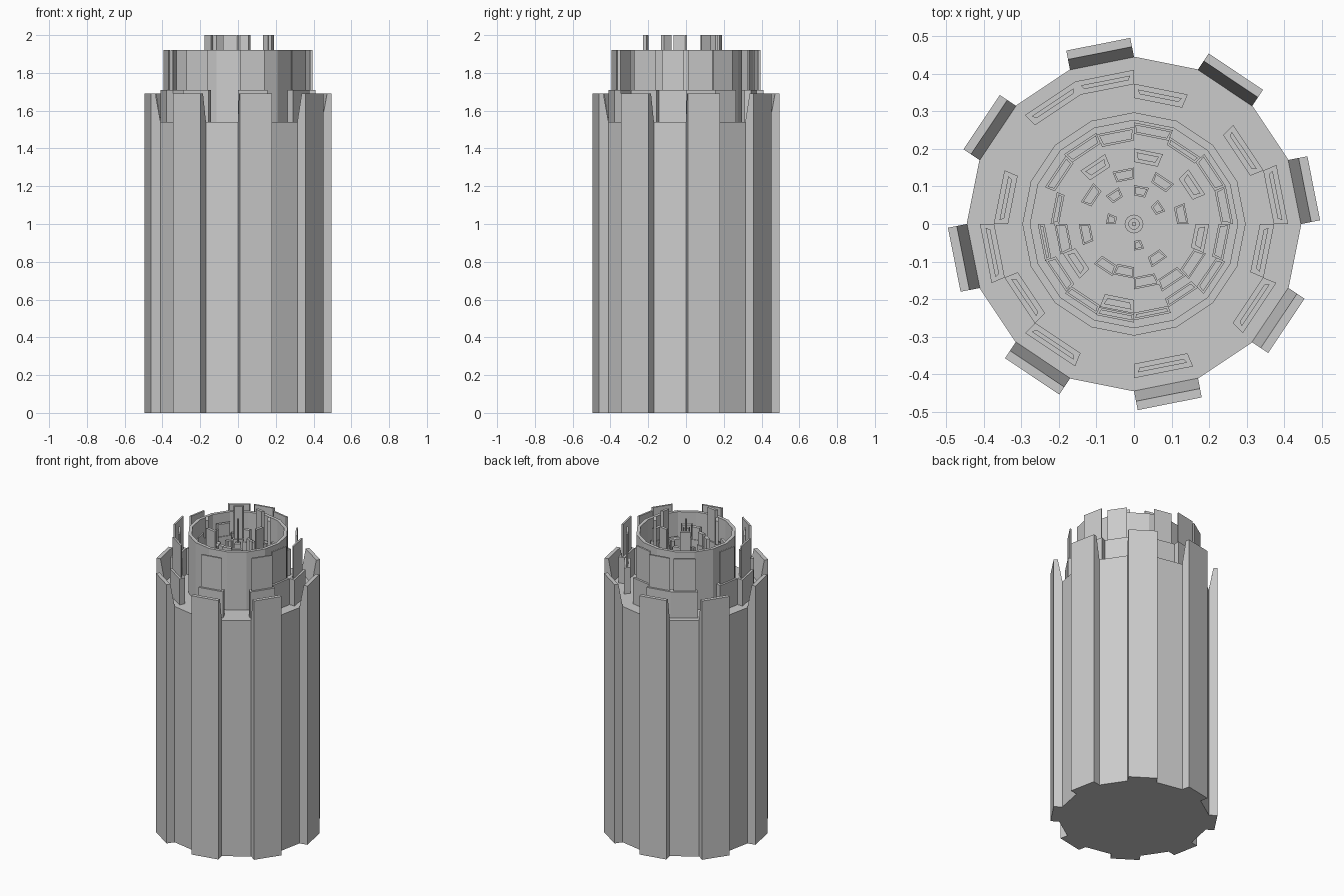
import bpy, bmesh, math, random
from mathutils import Vector

if "Cube" in bpy.data.objects:
    bpy.data.objects.remove(bpy.data.objects["Cube"])

random.seed(4)
N = 16
STEP = 2 * math.pi / N
DECK = 1.54


def finish(name, bm):
    bmesh.ops.recalc_face_normals(bm, faces=bm.faces)
    me = bpy.data.meshes.new(name)
    bm.to_mesh(me)
    bm.free()
    ob = bpy.data.objects.new(name, me)
    bpy.context.collection.objects.link(ob)
    return ob


def loft(bm, loops, closed=False):
    """Skin a list of point loops; cap the ends or close into a ring."""
    rows = [[bm.verts.new(p) for p in lp] for lp in loops]
    pairs = list(zip(rows, rows[1:])) + ([(rows[-1], rows[0])] if closed else [])
    for a, b in pairs:
        for i in range(len(a)):
            j = (i + 1) % len(a)
            bm.faces.new((a[i], a[j], b[j], b[i]))
    if not closed:
        bm.faces.new(rows[0])
        bm.faces.new(rows[-1])


def polar(r, a, z):
    return Vector((r * math.cos(a), r * math.sin(a), z))


def ring(r, z, n=N):
    return [polar(r, 2 * math.pi * i / n, z) for i in range(n)]


def sector(k, r0, r1, z, inset=0.0):
    """Four corners of one ring cell, optionally inset in plane."""
    a = k * STEP
    mid = a + STEP / 2
    rad = Vector((math.cos(mid), math.sin(mid), 0))
    tan = Vector((-rad.y, rad.x, 0))
    pts = [polar(r0, a, z), polar(r1, a, z), polar(r1, a + STEP, z), polar(r0, a + STEP, z)]
    moves = [(1, 1), (-1, 1), (-1, -1), (1, -1)]
    return [p + rad * u * inset + tan * v * inset for p, (u, v) in zip(pts, moves)]


def stepped_cell(bm, k, r0, r1, z_base, z_top, inset):
    loft(bm, [sector(k, r0, r1, DECK - 0.01), sector(k, r0, r1, z_base),
              sector(k, r0, r1, z_base, inset), sector(k, r0, r1, z_top, inset)])


# Main sixteen-sided tower
bm = bmesh.new()
loft(bm, [ring(0.445, 0), ring(0.445, DECK)])
finish("tower_body", bm)

# Full-height buttresses with tops bevelled towards the deck
bm = bmesh.new()
half = 0.445 * math.sin(STEP / 2)
apo = 0.445 * math.cos(STEP / 2)
for k in range(0, N, 2):
    mid = (k + 0.5) * STEP
    rad = Vector((math.cos(mid), math.sin(mid), 0))
    tan = Vector((-rad.y, rad.x, 0))
    prof = [(apo - 0.001, 0), (apo + 0.051, 0), (apo + 0.051, 1.69),
            (apo + 0.027, 1.69), (apo - 0.001, DECK)]
    loft(bm, [[rad * r + tan * s * half + Vector((0, 0, z)) for r, z in prof] for s in (-1, 1)])
finish("buttresses", bm)

# Stepped screens standing on the deck, in an outer and an inner row
bm = bmesh.new()
for k in (0, 4, 5, 8, 10, 12, 14):
    stepped_cell(bm, k, 0.372, 0.41, 1.71, 1.92, 0.013)
for k in (1, 3, 7, 9, 15):
    stepped_cell(bm, k, 0.335, 0.373, 1.71, 1.92, 0.013)
finish("deck_screens", bm)

# Open crown wall
bm = bmesh.new()
loft(bm, [ring(0.297, DECK - 0.01), ring(0.297, 1.92), ring(0.276, 1.92),
          ring(0.276, DECK - 0.01)], closed=True)
finish("crown_wall", bm)

# Ledges lining the inside of the crown wall
bm = bmesh.new()
ledges = [(0, .232, .264), (1, .232, .264), (2, .228, .25), (3, .24, .27), (4, .222, .258),
          (5, .232, .262), (6, .228, .256), (7, .2, .222), (8, .238, .256), (9, .225, .255),
          (10, .235, .26), (11, .24, .262), (12, .236, .256), (13, .215, .24),
          (14, .236, .262), (15, .225, .256)]
for k, r0, r1 in ledges:
    z = random.uniform(1.66, 1.8)
    stepped_cell(bm, k, r0, r1, z, z + 0.08, 0.005)
finish("inner_ledges", bm)

# Tallest spires
bm = bmesh.new()
for k, r in ((1, .187), (3, .183), (5, .183), (9, .187), (11, .22), (15, .182)):
    stepped_cell(bm, k, r - 0.018, r + 0.018, 1.79, 2.0, 0.009)
finish("tall_spires", bm)

# Shorter spires
bm = bmesh.new()
short = [(0, .13), (2, .135), (4, .135), (6, .138), (8, .132), (10, .135), (11, .13),
         (12, .158), (13, .178), (14, .19), (8, .195), (1, .077), (3, .09), (5, .092),
         (7, .062), (12, .058), (13, .11)]
for k, r in short:
    t = 0.011 + r * 0.03
    z = random.uniform(1.7, 1.82)
    stepped_cell(bm, k, r - t, r + t, z, z + 0.08, 0.004)
finish("short_spires", bm)

# Central mast
bm = bmesh.new()
loft(bm, [ring(0.025, DECK - 0.01), ring(0.025, 1.71), ring(0.015, 1.71), ring(0.015, 1.85),
          ring(0.006, 1.85), ring(0.006, 2.0)])
finish("central_mast", bm)
